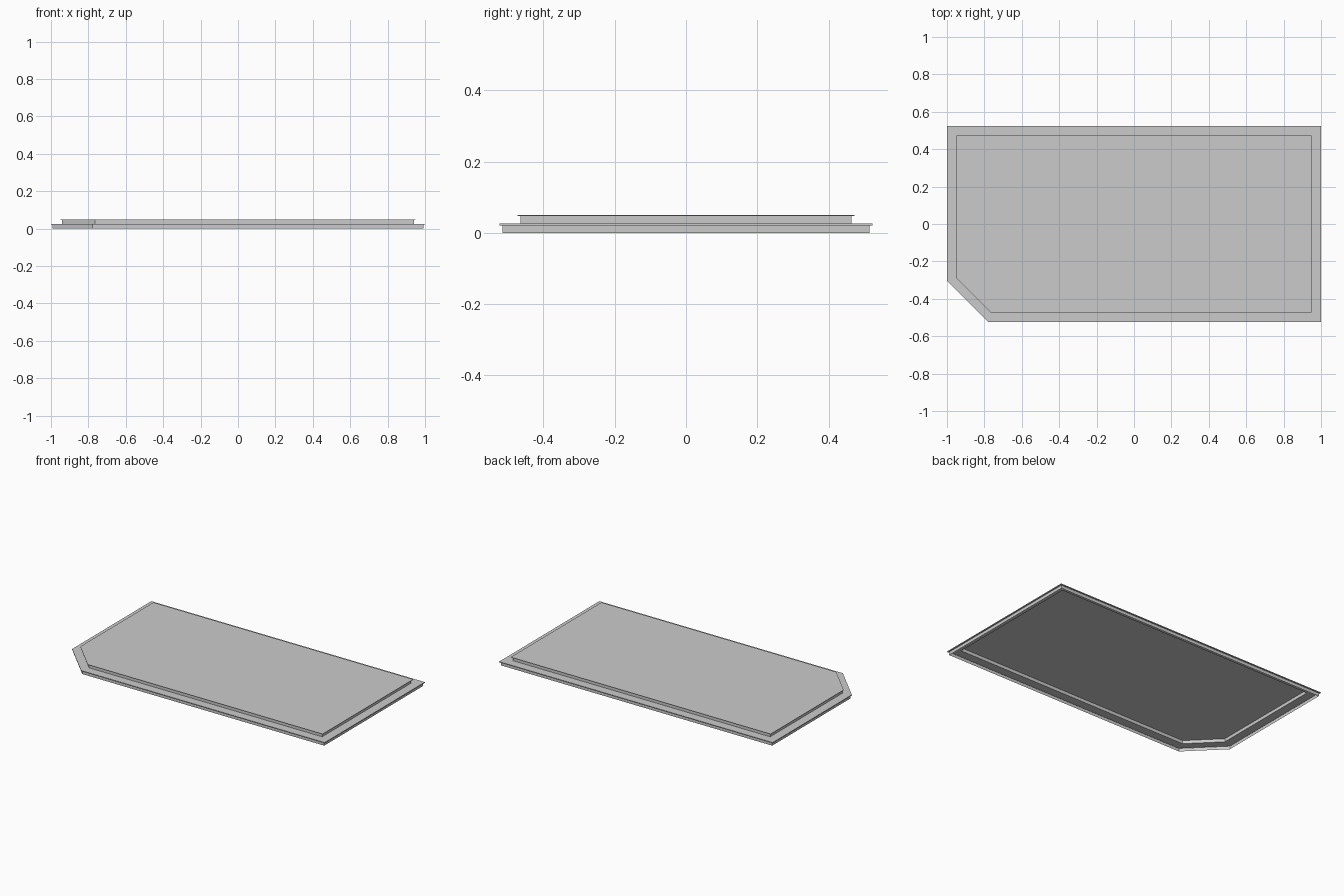
import bpy, bmesh

if "Cube" in bpy.data.objects:
    bpy.data.objects.remove(bpy.data.objects["Cube"])


def outline(hx, hy, cut):
    # Rectangle with the front-left corner cut along x + y = -cut
    return [(-hx, hx - cut), (hy - cut, -hy), (hx, -hy), (hx, hy), (-hx, hy)]


def stepped_shell(name, levels, cap):
    # Stack outlines into a thin shell, open underneath
    bm = bmesh.new()
    rings = []
    for hx, hy, cut, z in levels:
        rings.append([bm.verts.new((x, y, z)) for x, y in outline(hx, hy, cut)])
    for low, high in zip(rings, rings[1:]):
        n = len(low)
        for i in range(n):
            j = (i + 1) % n
            bm.faces.new((low[i], low[j], high[j], high[i]))
    if cap:
        bm.faces.new(rings[-1])
    mesh = bpy.data.meshes.new(name)
    bm.to_mesh(mesh)
    bm.free()
    obj = bpy.data.objects.new(name, mesh)
    bpy.context.collection.objects.link(obj)
    return obj


# Lower tier: inset wall, overhanging lip, ledge up to the upper tier
stepped_shell("lower_tier", [
    (0.991, 0.515, 1.293, 0.0),
    (0.991, 0.515, 1.293, 0.021),
    (1.0, 0.523, 1.304, 0.021),
    (1.0, 0.523, 1.304, 0.026),
    (0.941, 0.465, 1.229, 0.026),
], cap=False)

# Upper tier: inset wall, thin overhanging lip, flat top
stepped_shell("upper_tier", [
    (0.941, 0.465, 1.229, 0.026),
    (0.941, 0.465, 1.229, 0.047),
    (0.95, 0.473, 1.24, 0.047),
    (0.95, 0.473, 1.24, 0.05),
], cap=True)
